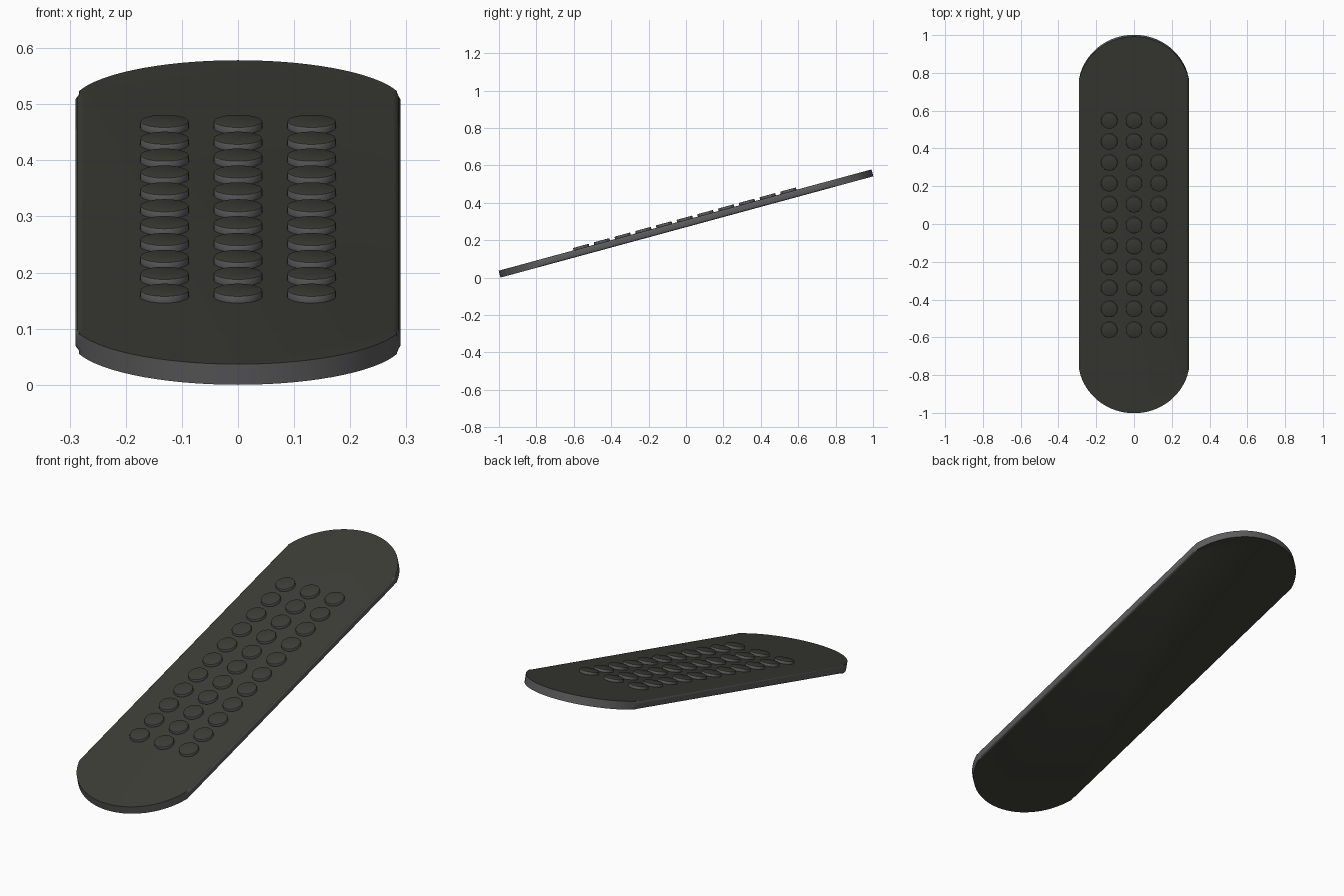
import bpy, bmesh, math
from mathutils import Matrix

if "Cube" in bpy.data.objects:
    bpy.data.objects.remove(bpy.data.objects["Cube"])

TILT = math.radians(15.2)
LENGTH, HALF_W, THICK = 2.066, 0.29, 0.038
ROUND = 0.012


def material(name, rgb):
    m = bpy.data.materials.new(name)
    m.diffuse_color = (*rgb, 1)
    m.use_nodes = True
    m.node_tree.nodes["Principled BSDF"].inputs["Base Color"].default_value = m.diffuse_color
    return m


DARK = material("dark olive grey", (0.046, 0.046, 0.038))
GREY = material("edge grey", (0.11, 0.11, 0.115))


def add_prism(bm, outline, z0, z1, radius, segments):
    """Extruded outline with rounded top and bottom rims."""
    low = [bm.verts.new((x, y, z0)) for x, y in outline]
    high = [bm.verts.new((x, y, z1)) for x, y in outline]
    bottom = bm.faces.new(low[::-1])
    top = bm.faces.new(high)
    n = len(outline)
    for i in range(n):
        j = (i + 1) % n
        bm.faces.new((low[i], low[j], high[j], high[i]))
    rims = list(top.edges) + list(bottom.edges)
    bmesh.ops.bevel(bm, geom=rims, offset=radius, segments=segments,
                    profile=0.5, affect='EDGES')


def finish(bm, name):
    # upright faces take the lighter edge colour
    bm.normal_update()
    for f in bm.faces:
        f.material_index = 1 if abs(f.normal.z) < 0.72 else 0
        f.smooth = True
    me = bpy.data.meshes.new(name)
    bm.to_mesh(me)
    bm.free()
    me.materials.append(DARK)
    me.materials.append(GREY)
    ob = bpy.data.objects.new(name, me)
    bpy.context.collection.objects.link(ob)
    bpy.ops.object.select_all(action='DESELECT')
    ob.select_set(True)
    bpy.context.view_layer.objects.active = ob
    bpy.ops.object.shade_smooth_by_angle(angle=math.radians(35))
    return ob


# Board: straight sides with a circular arc at each end
sag = 0.235
R = (HALF_W ** 2 + sag ** 2) / (2 * sag)
half_angle = math.asin(HALF_W / R)
centre = LENGTH / 2 - R
outline = []
for sign in (1, -1):
    for i in range(33):
        a = half_angle * (1 - 2 * i / 32)
        outline.append((sign * R * math.sin(a),
                        sign * (centre + R * math.cos(a))))
bm = bmesh.new()
add_prism(bm, outline, -THICK / 2, THICK / 2, ROUND, 4)
board = finish(bm, "board")

# Grip studs: three columns of eleven low discs
bm = bmesh.new()
for col in (-1, 0, 1):
    for row in range(11):
        cx, cy = col * 0.131, (row - 5) * 0.1148
        disc = [(cx + 0.0435 * math.cos(2 * math.pi * k / 32),
                 cy + 0.0435 * math.sin(2 * math.pi * k / 32)) for k in range(32)]
        add_prism(bm, disc, THICK / 2 - 0.007, THICK / 2 + 0.013, 0.003, 2)
studs = finish(bm, "grip_studs")

# Tilt everything up towards the back and rest it on the ground
rot = Matrix.Rotation(TILT, 4, 'X')
for ob in (board, studs):
    ob.data.transform(rot)
lowest = min(v.co.z for v in board.data.vertices)
for ob in (board, studs):
    ob.data.transform(Matrix.Translation((0, 0, -lowest)))
    ob.data.update()
